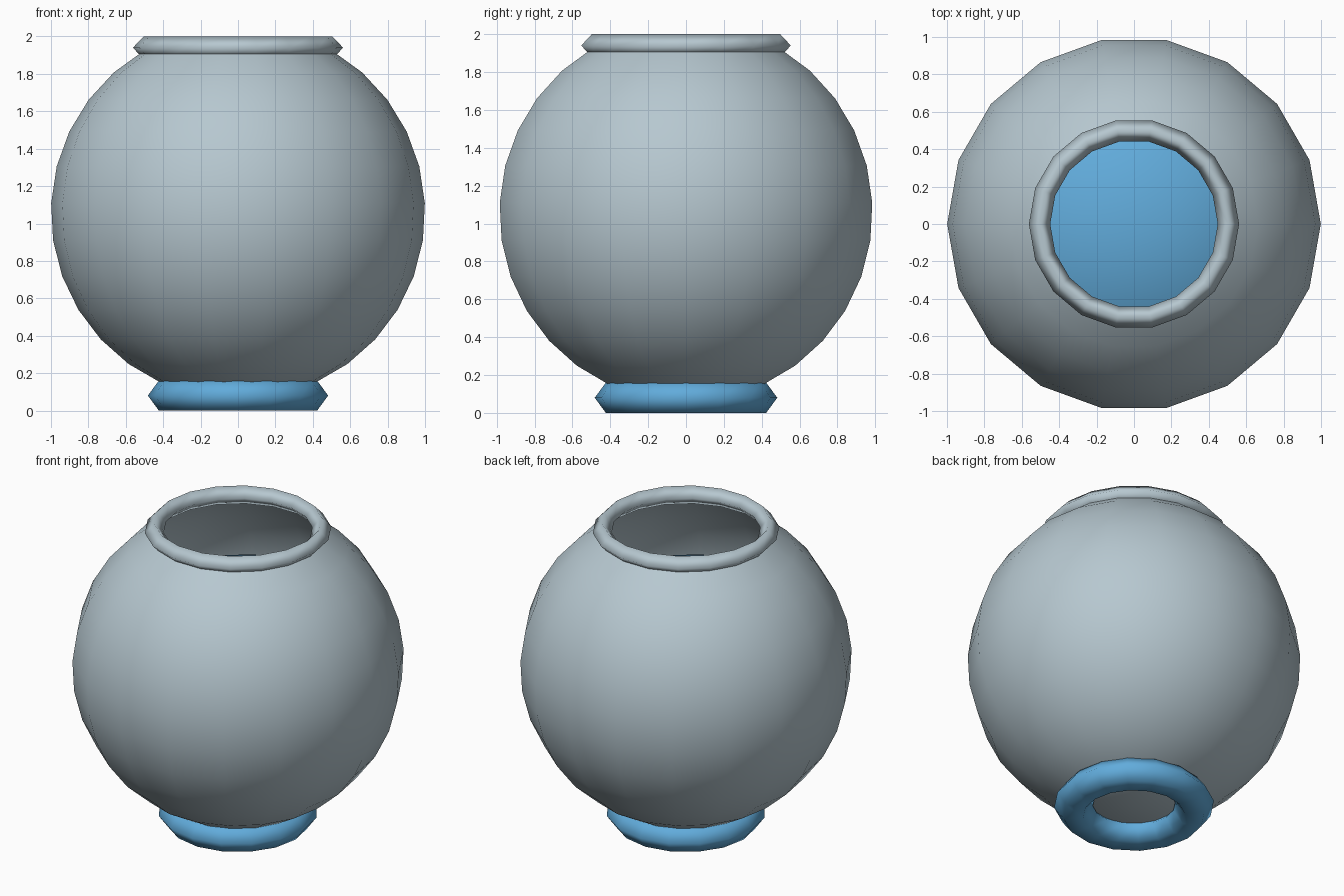
import bpy, bmesh
from math import sin, cos, radians, tau

cube = bpy.data.objects.get("Cube")
if cube:
    bpy.data.objects.remove(cube)


def material(name, rgb):
    m = bpy.data.materials.new(name)
    m.use_nodes = True
    color = (*rgb, 1)
    m.diffuse_color = color
    m.node_tree.nodes["Principled BSDF"].inputs["Base Color"].default_value = color
    return m


def revolve(name, profile, sides, mat, closed=False):
    """Spin an (r, z) profile around the vertical axis, smooth shaded."""
    bm = bmesh.new()
    verts = [bm.verts.new((r, 0, z)) for r, z in profile]
    pairs = list(zip(verts, verts[1:]))
    if closed:
        pairs.append((verts[-1], verts[0]))
    edges = [bm.edges.new(p) for p in pairs]
    bmesh.ops.spin(bm, geom=verts + edges, cent=(0, 0, 0), axis=(0, 0, 1),
                   angle=tau, steps=sides)
    bmesh.ops.remove_doubles(bm, verts=bm.verts[:], dist=0.0005)
    bmesh.ops.recalc_face_normals(bm, faces=bm.faces[:])
    for f in bm.faces:
        f.smooth = True
    mesh = bpy.data.meshes.new(name)
    bm.to_mesh(mesh)
    bm.free()
    mesh.materials.append(mat)
    obj = bpy.data.objects.new(name, mesh)
    bpy.context.scene.collection.objects.link(obj)
    return obj


def arc(radius, angles):
    return [(radius * cos(radians(a)), CENTER + radius * sin(radians(a)))
            for a in angles]


def ring(major, minor, z, half_height, count):
    """Closed cross-section of a ring with one corner pointing outward."""
    return [(major + minor * cos(tau * i / count),
             z + half_height * sin(tau * i / count)) for i in range(count)]


CENTER = 1.06
glass = material("pale grey glass", (0.47, 0.575, 0.63))
blue = material("water blue", (0.12, 0.41, 0.71))

# Round bowl, open at the top
levels = [-90, -77] + [-65.6 + 11.4 * i for i in range(12)]
revolve("bowl", arc(1.0, levels), 18, glass)

# Water with a level surface, just inside the bowl
water_levels = levels[:8] + [17]
water = arc(0.975, water_levels)
water.append((0, water[-1][1]))
revolve("water", water, 18, blue)

# Rim and foot rings
revolve("rim", ring(0.505, 0.057, 1.94, 0.06, 4), 18, glass, closed=True)
revolve("foot_ring", ring(0.365, 0.117, 0.08, 0.092, 6), 16, blue, closed=True)
